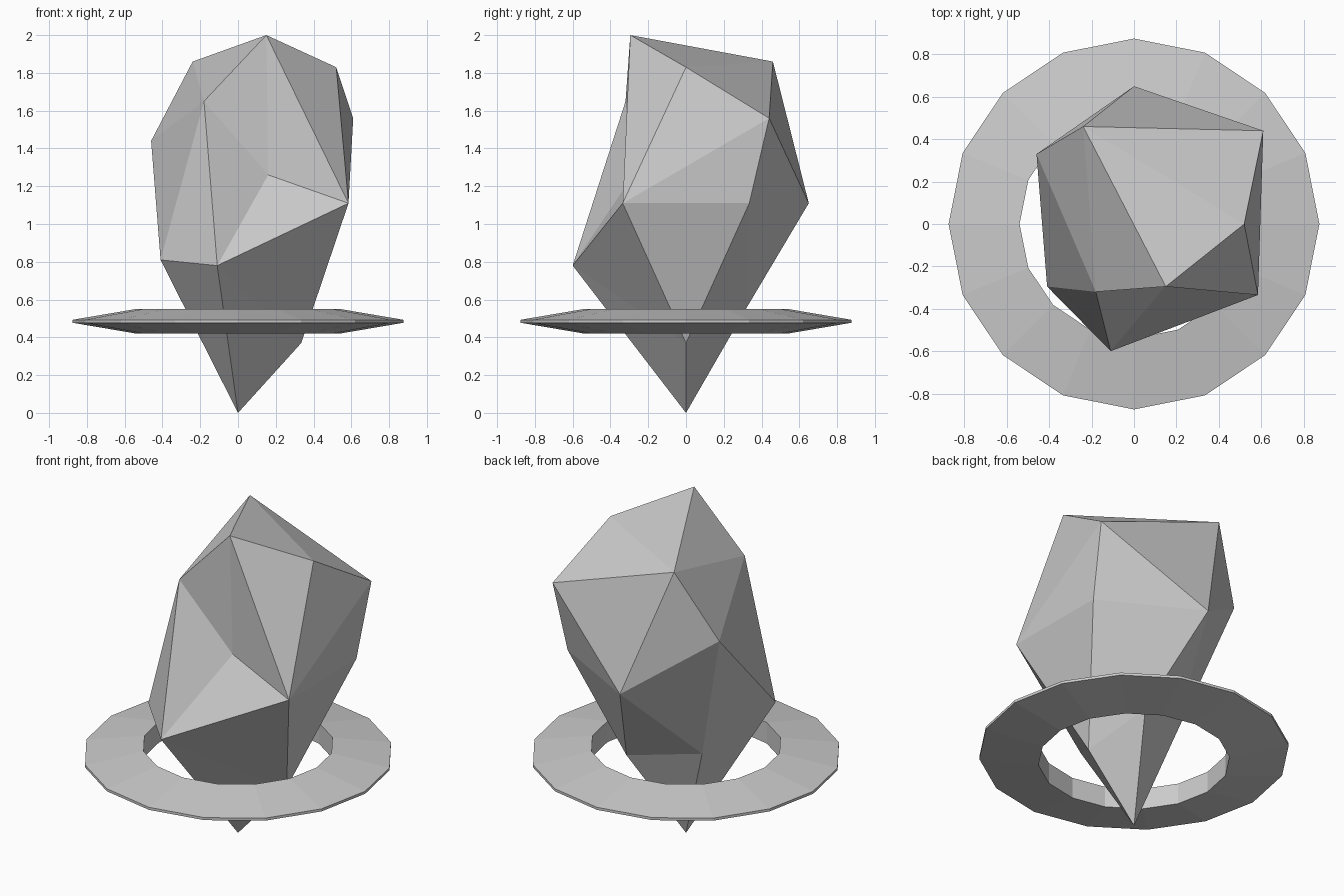
import bpy, bmesh
from math import sin, cos, pi

if "Cube" in bpy.data.objects:
    bpy.data.objects.remove(bpy.data.objects["Cube"])


def make_object(name, bm):
    bmesh.ops.recalc_face_normals(bm, faces=bm.faces)
    mesh = bpy.data.meshes.new(name)
    bm.to_mesh(mesh)
    bm.free()
    obj = bpy.data.objects.new(name, mesh)
    bpy.context.collection.objects.link(obj)
    return obj


# Faceted rock: named corner points, joined by triangles
corners = {
    # crown
    "A": (0.15, -0.295, 2.0), "B": (-0.24, 0.46, 1.86), "C": (0.52, 0, 1.83),
    "D": (0.61, 0.44, 1.56), "E": (-0.18, -0.32, 1.65), "F": (-0.46, 0.33, 1.44),
    # waist, J is the dent at the front
    "G": (0.585, -0.335, 1.11), "H": (-0.41, -0.295, 0.81), "I": (-0.11, -0.6, 0.78),
    "J": (0.16, -0.28, 1.26), "K": (0, 0.65, 1.11), "L": (0.58, 0.335, 1.11),
    # lower point, N is the dent at the back left
    "M": (0.335, 0, 0.37), "Q": (0.185, 0.32, 0.555), "N": (-0.195, 0.12, 0.59),
    "T": (0, 0, 0),
}
triangles = ("ABC BDC AEB ACG CDG AGJ AJE EJI JGI EIH EHF EFB BFK BKD "
             "DKL DLG GLM LKQ LQM MQT QKN QNT KFN FHN NHT HIT IGM IMT")

bm = bmesh.new()
v = {k: bm.verts.new(p) for k, p in corners.items()}
for tri in triangles.split():
    bm.faces.new([v[k] for k in tri])
make_object("rock", bm)

# Flat tapered ring with 16 sides: (radius, height) section swept round
section = [(0.54, 0.42), (0.875, 0.477), (0.875, 0.493), (0.54, 0.55)]
sides = 16
bm = bmesh.new()
loops = []
for i in range(sides):
    a = 2 * pi * i / sides
    loops.append([bm.verts.new((r * cos(a), r * sin(a), z)) for r, z in section])
for i in range(sides):
    p, q = loops[i], loops[(i + 1) % sides]
    for j in range(4):
        k = (j + 1) % 4
        bm.faces.new((p[j], q[j], q[k], p[k]))
make_object("ring", bm)
